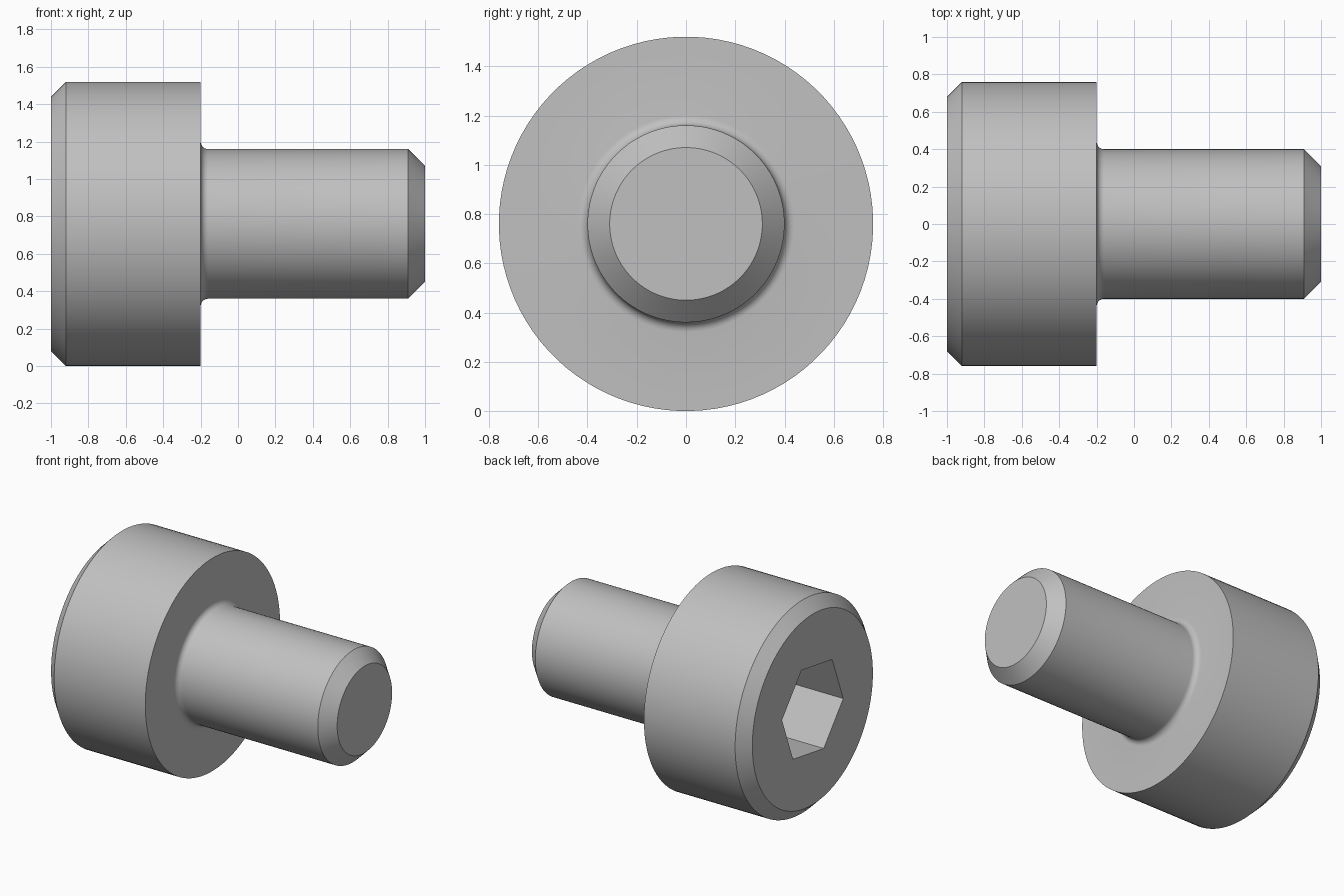
import bpy
import bmesh
from math import radians, cos, sin, pi

if "Cube" in bpy.data.objects:
    bpy.data.objects.remove(bpy.data.objects["Cube"])

SEGMENTS = 96
CENTRE_Z = 0.76
TURN = radians(9)          # rotation of the hexagon socket about the axis
SOCKET_R = 0.35
FILLET = 0.04

steel = bpy.data.materials.new("grey steel")
steel.use_nodes = True
colour = (0.53, 0.53, 0.53, 1)
steel.diffuse_color = colour
steel.node_tree.nodes["Principled BSDF"].inputs["Base Color"].default_value = colour

bm = bmesh.new()


def ring(x, radius, hexagonal=False):
    """Ring of vertices around the x axis, round or six-sided."""
    verts = []
    for i in range(SEGMENTS):
        a = 2 * pi * i / SEGMENTS
        r = radius
        if hexagonal:
            r *= cos(pi / 6) / cos(a % (pi / 3) - pi / 6)
        verts.append(bm.verts.new((x, r * cos(a + TURN), CENTRE_Z + r * sin(a + TURN))))
    return verts


# Socket: floor and rim
rings = [ring(-0.6, SOCKET_R, True), ring(-1, SOCKET_R, True)]

# Head with chamfered outer end
rings += [ring(x, r) for x, r in ((-1, 0.68), (-0.92, 0.76), (-0.2, 0.76))]

# Fillet under the head
for step in range(7):
    a = pi / 2 * step / 6
    rings.append(ring(-0.2 + FILLET * (1 - cos(a)), 0.4 + FILLET * (1 - sin(a))))

# Shank with chamfered tip
rings += [ring(0.91, 0.4), ring(1, 0.31)]

# Skin the rings and close the socket floor and the tip
for a, b in zip(rings, rings[1:]):
    for i in range(SEGMENTS):
        j = (i + 1) % SEGMENTS
        bm.faces.new((a[i], a[j], b[j], b[i]))
bm.faces.new(rings[0])
bm.faces.new(rings[-1])
bmesh.ops.recalc_face_normals(bm, faces=bm.faces)

mesh = bpy.data.meshes.new("socket_screw")
bm.to_mesh(mesh)
bm.free()
mesh.materials.append(steel)
screw = bpy.data.objects.new("socket_screw", mesh)
bpy.context.collection.objects.link(screw)

bpy.ops.object.select_all(action="DESELECT")
screw.select_set(True)
bpy.context.view_layer.objects.active = screw
bpy.ops.object.shade_smooth_by_angle(angle=radians(30))
